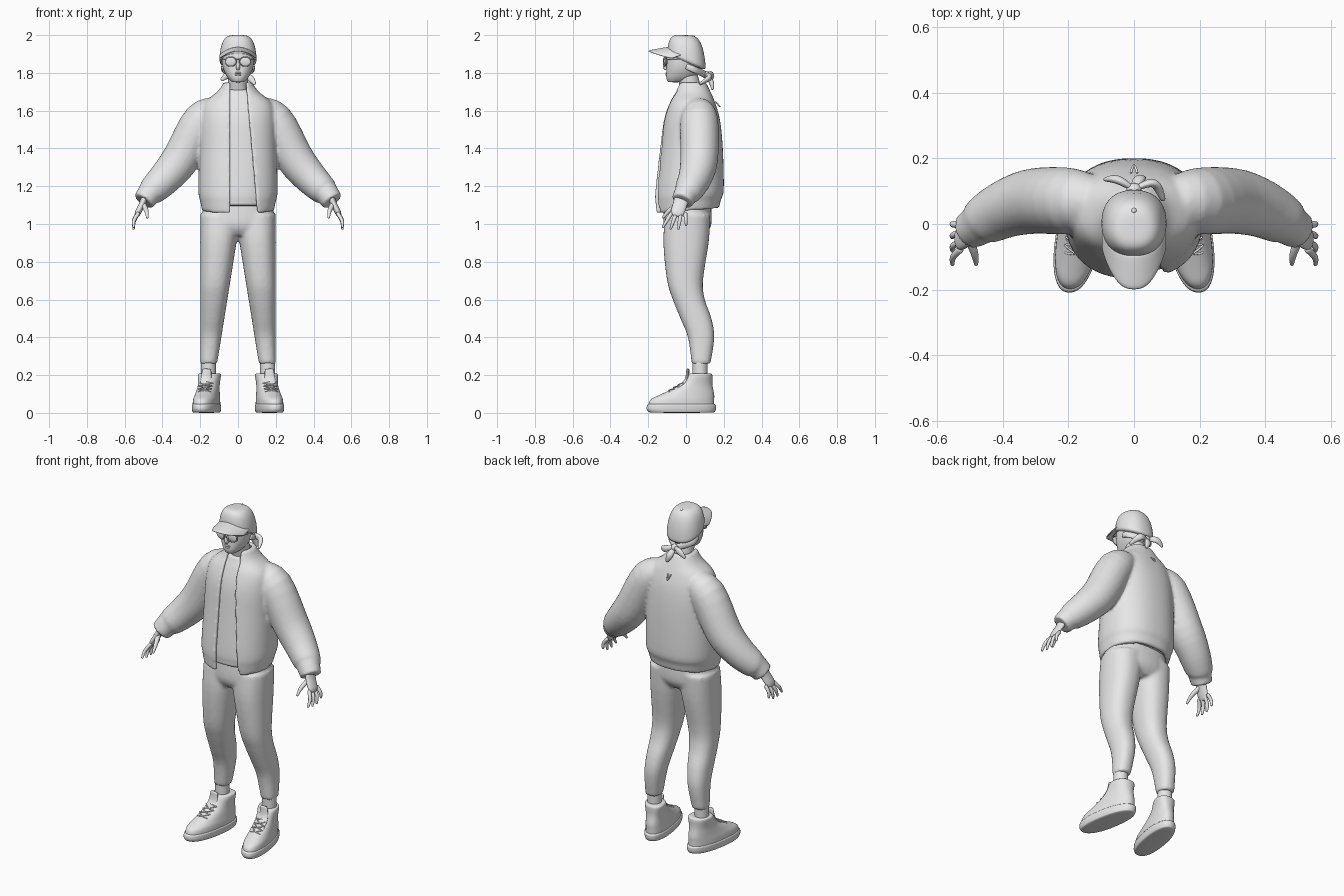
import bpy, bmesh, math
from mathutils import Vector, Matrix

cube = bpy.data.objects.get("Cube")
if cube:
    bpy.data.objects.remove(cube, do_unlink=True)

tone = (*[0.8] * 3, 1)
grey = bpy.data.materials.new("plain_grey")
grey.use_nodes = True
grey.diffuse_color = tone
grey.node_tree.nodes["Principled BSDF"].inputs["Base Color"].default_value = tone


def spline(keys, steps=4):
    """Smooth sequence of rows passing through all the keys."""
    rows = []
    last = len(keys) - 1
    for i in range(last):
        before, here, there, after = (keys[max(0, min(last, i + k))] for k in (-1, 0, 1, 2))
        for step in range(steps):
            t = step / steps
            ease = t * t * (3 - 2 * t)
            leave, arrive = t * (1 - t) ** 2, t * t * (t - 1)
            rows.append([b + (c - b) * ease + (c - a) / 2 * leave + (d - b) / 2 * arrive
                         for a, b, c, d in zip(before, here, there, after)])
    return rows + [list(keys[-1])]


def signed_power(value, exponent):
    return math.copysign(abs(value) ** exponent, value)


SQUARENESS = 0.87


def ring(row, tilt=0, centre=0, toe_out=0, inset=0, angles=None):
    """Rounded horizontal section; a row holds height, half width, front and back."""
    z, wide, front, back = row
    middle, deep = (front + back) / 2, (back - front) / 2 - inset
    points = []
    for angle in angles or [i * math.tau / 32 for i in range(32)]:
        x = (wide - inset) * signed_power(math.cos(angle), SQUARENESS)
        y = middle + deep * signed_power(math.sin(angle), SQUARENESS)
        points.append(Vector((centre + x + toe_out * y, y, z + tilt * y)))
    return points


def loft(bm, rings, caps=True):
    rows = [[bm.verts.new(point) for point in section] for section in rings]
    count = len(rows[0])
    for lower, upper in zip(rows, rows[1:]):
        for i in range(count):
            j = (i + 1) % count
            bm.faces.new((lower[i], lower[j], upper[j], upper[i]))
    if caps:
        bm.faces.new(rows[0])
        bm.faces.new(rows[-1])
    return rows


def tube(bm, keys, flat=1, sides=12, along="Y"):
    """Tapered tube through keys of x, y, z and radius; flat widens it along one axis."""
    reference = Vector([float(axis == along) for axis in "XYZ"])
    rows = spline(keys)
    points = [Vector(row[:3]) for row in rows]
    rings = []
    for i, (point, row) in enumerate(zip(points, rows)):
        tangent = points[min(i + 1, len(points) - 1)] - points[max(i - 1, 0)]
        across = tangent.cross(reference).normalized()
        upward = across.cross(tangent).normalized() * flat
        turns = [k * math.tau / sides for k in range(sides)]
        rings.append([point + row[3] * (across * math.cos(a) + upward * math.sin(a)) for a in turns])
    loft(bm, rings)


def ball(bm, centre, size):
    place = Matrix.Translation(centre) @ Matrix.Diagonal((*size, 1))
    bmesh.ops.create_uvsphere(bm, u_segments=20, v_segments=12, radius=1, matrix=place)


def finish(name, bm, mirror=False, thickness=0, voxel=0):
    """Turn the bmesh into an object, either subdivided or blended into one skin."""
    bmesh.ops.recalc_face_normals(bm, faces=bm.faces[:])
    for face in bm.faces:
        face.smooth = True
    mesh = bpy.data.meshes.new(name)
    bm.to_mesh(mesh)
    bm.free()
    mesh.materials.append(grey)
    part = bpy.data.objects.new(name, mesh)
    bpy.context.collection.objects.link(part)
    if mirror:
        part.modifiers.new("mirror", 'MIRROR')
    if thickness:
        shell = part.modifiers.new("thickness", 'SOLIDIFY')
        shell.thickness, shell.offset = thickness, 0
    if voxel:
        blend = part.modifiers.new("blend", 'REMESH')
        blend.mode, blend.voxel_size, blend.use_smooth_shade = 'VOXEL', voxel, True
        soften = part.modifiers.new("soften", 'SMOOTH')
        soften.iterations = 5
    else:
        part.modifiers.new("subdivide", 'SUBSURF').levels = 1


# Jacket: an open-fronted shell blended with two sleeves
torso = spline([(1.07, .19, -.16, .175), (1.12, .2, -.165, .185), (1.18, .21, -.165, .2), (1.4, .205, -.14, .195),
                (1.55, .2, -.12, .18), (1.64, .18, -.09, .155), (1.7, .11, -.06, .13), (1.75, .075, -.045, .105)])


def hem_tilt(z):
    return .6 * max(0, 1.2 - z)


def open_ring(row, inset):
    height, wide = row[0], row[1] - inset
    right_edge = .04
    left_edge = right_edge + .09 * (1.75 - height)
    start = -math.acos((left_edge / wide) ** (1 / SQUARENESS))
    stop = math.pi + math.acos((right_edge / wide) ** (1 / SQUARENESS))
    angles = [start + (stop - start) * i / 43 for i in range(44)]
    return ring(row, hem_tilt(height), inset=inset, angles=angles)


bm = bmesh.new()
rows = loft(bm, [open_ring(row, 0) + open_ring(row, .025)[::-1] for row in torso], caps=False)
for row in (rows[0], rows[-1]):
    outer, inner = row[:44], row[:43:-1]
    for i in range(43):
        bm.faces.new((outer[i], outer[i + 1], inner[i + 1], inner[i]))
sleeve = [(.1, .07, 1.6, .07), (.19, .07, 1.55, .1), (.3, .07, 1.35, .1), (.38, .05, 1.25, .09),
          (.45, .015, 1.18, .077), (.47, 0, 1.16, .065), (.5, -.02, 1.12, .058)]
for side in (1, -1):
    tube(bm, [(x * side, y, z, radius) for x, y, z, radius in sleeve], sides=28)
finish("jacket", bm, voxel=.009)

# Shirt inside the jacket
bm = bmesh.new()
loft(bm, [ring(row, inset=.018) for row in torso[2:-3]])
finish("shirt", bm)

# Small hanging loop on the jacket back
bm = bmesh.new()
tube(bm, [(-.01, .155, 1.65, .004), (0, .18, 1.62, .004), (.01, .155, 1.65, .004)])
finish("jacket_loop", bm)

# Trousers: hips and two legs blended together
bm = bmesh.new()
loft(bm, [ring(row) for row in spline([(1.15, .18, -.11, .13), (1, .19, -.12, .135), (.94, .15, -.09, .1)])])
leg = spline([(1.05, -.11, .13), (.9, -.12, .12), (.7, -.1, .09), (.6, -.07, .1), (.5, -.03, .135),
              (.4, .01, .15), (.26, .03, .13)])
for side in (1, -1):
    rings = []
    for z, front, back in leg:
        centre = .1 + .08 * (.95 - z)
        rings.append(ring((z, .2 - centre, front, back), centre=side * centre))
    loft(bm, rings)
finish("trousers", bm, voxel=.01)

# Ankles
bm = bmesh.new()
tube(bm, [(.157, .075, .16, .04), (.157, .075, .3, .04)], sides=20)
finish("ankles", bm, mirror=True)


# Shoes: soles, uppers, tongues and laces, with the toes turned out
def shoe_part(name, keys):
    bm = bmesh.new()
    loft(bm, [ring(row, centre=.163, toe_out=-.16) for row in spline(keys, 3)])
    finish(name, bm, mirror=True)


shoe_part("shoe_soles", [(0, .065, -.195, .15), (.02, .07, -.21, .16), (.05, .07, -.205, .16)])
shoe_part("shoe_uppers", [(.03, .066, -.2, .15), (.07, .065, -.19, .15), (.1, .06, -.13, .15),
                          (.15, .055, -.03, .14), (.2, .06, .01, .14), (.21, .05, .02, .13)])
bm = bmesh.new()
tube(bm, [(.18, -.06, .12, .01), (.17, 0, .17, .01), (.165, .01, .235, .008)], flat=3, along="X")
finish("shoe_tongues", bm, mirror=True)
bm = bmesh.new()
for i in range(4):
    y, z = .025 * i - .09, .015 * i + .12
    for lean in (1, -1):
        tube(bm, [(.163 - .16 * y + .035 * lean * t, y + .012 * t + .015 * t * t, z + .008 * t, .004)
                  for t in (-1, 0, 1)], sides=6)
finish("shoe_laces", bm, mirror=True)

# Hands: palm, four fingers and a thumb
bm = bmesh.new()
tube(bm, [(.49, -.015, 1.15, .02), (.505, -.03, 1.11, .018), (.53, -.045, 1.06, .017), (.535, -.05, 1.04, .01)],
     flat=2.2)
for i, length in enumerate((.08, .09, .09, .07)):
    knuckle, spread = .024 * i - .075, .018 * i - .05
    tube(bm, [(.525 + .03 * math.sin(2 * t), knuckle + spread * t, 1.06 - length * t, .011 - .005 * t ** 3)
              for t in (0, .5, 1)], sides=10)
tube(bm, [(.505, -.035, 1.11, .016), (.485, -.09, 1.07, .012), (.48, -.125, 1.03, .006)], along="X")
finish("hands", bm, mirror=True)

# Head and neck
bm = bmesh.new()
loft(bm, [ring(row) for row in spline([(1.75, .03, -.095, -.02), (1.775, .055, -.105, .045), (1.82, .078, -.104, .08),
                                       (1.87, .087, -.1, .09), (1.92, .088, -.095, .095)])])
finish("head", bm)
bm = bmesh.new()
tube(bm, [(0, .04, 1.62, .065), (0, .03, 1.7, .055), (0, 0, 1.81, .055)], sides=24)
finish("neck", bm)

# Nose and lips
bm = bmesh.new()
tube(bm, [(0, -.098, 1.87, .007), (0, -.112, 1.835, .012), (0, -.104, 1.818, .009)])
finish("nose", bm)
bm = bmesh.new()
for z in (1.79, 1.8):
    ball(bm, (0, -.1, z), (.02, .009, .006))
finish("lips", bm)

# Glasses: lenses, rims, bridge and temples
bm = bmesh.new()
wire = .003
ball(bm, (.038, -.108, 1.86), (.029, .006, .024))
turns = [k * math.tau / 12 for k in range(13)]
tube(bm, [(.038 + .03 * math.cos(a), -.11 + .01 * math.cos(a), 1.86 + .025 * math.sin(a), wire) for a in turns], sides=6)
tube(bm, [(.067, -.1, 1.87, wire), (.084, -.06, 1.87, wire), (.092, .01, 1.87, wire)], sides=6, along="Z")
tube(bm, [(0, -.116, 1.875, wire), (.012, -.113, 1.87, wire)], sides=6)
finish("glasses", bm, mirror=True)

# Cap: domed crown dipping at the back, button and curved brim
bm = bmesh.new()
rings = []
for k in range(11):
    rise = k / 10.2 * math.pi / 2
    size = .1 * math.sqrt(math.cos(rise))
    rings.append(ring((1.85 + .15 * math.sin(rise), size, -size, size + .005), tilt=-.42 * math.cos(rise)))
loft(bm, rings)
finish("cap_crown", bm)
bm = bmesh.new()
ball(bm, (0, .04, 1.99), (.009, .009, .009))
finish("cap_button", bm)
bm = bmesh.new()
grid = []
for i in range(17):
    u = i / 8 - 1
    inner = .01 - .1 * math.sqrt(1 - .9 * u * u)
    outer = .125 * abs(u) ** 2.6 - .2
    grid.append([bm.verts.new((.097 * u, inner + (outer - inner) * v, 1.935 - .02 * v - .04 * u * u))
                 for v in (0, .25, .5, .75, 1)])
for row, following in zip(grid, grid[1:]):
    for j in range(4):
        bm.faces.new((row[j], row[j + 1], following[j + 1], following[j]))
finish("cap_brim", bm, thickness=.008)

# Knotted scarf behind the neck
bm = bmesh.new()
knot = Vector((0, .105, 1.79))
ball(bm, knot, (.024, .02, .02))
for middle, end in (((.06, .02, -.015), (.09, -.035, -.05)), ((-.05, .03, 0), (-.09, .03, -.03)),
                    ((.015, .03, -.04), (.03, .035, -.08))):
    tube(bm, [(*knot, .01), (*(knot + Vector(middle)), .02), (*(knot + Vector(end)), .008)], flat=.7)
finish("scarf_knot", bm)
bm = bmesh.new()
tube(bm, [(.08, 0, 1.835, .008), (.075, .05, 1.815, .009), (0, .105, 1.79, .01)], flat=2, along="Z")
finish("scarf_band", bm, mirror=True)
